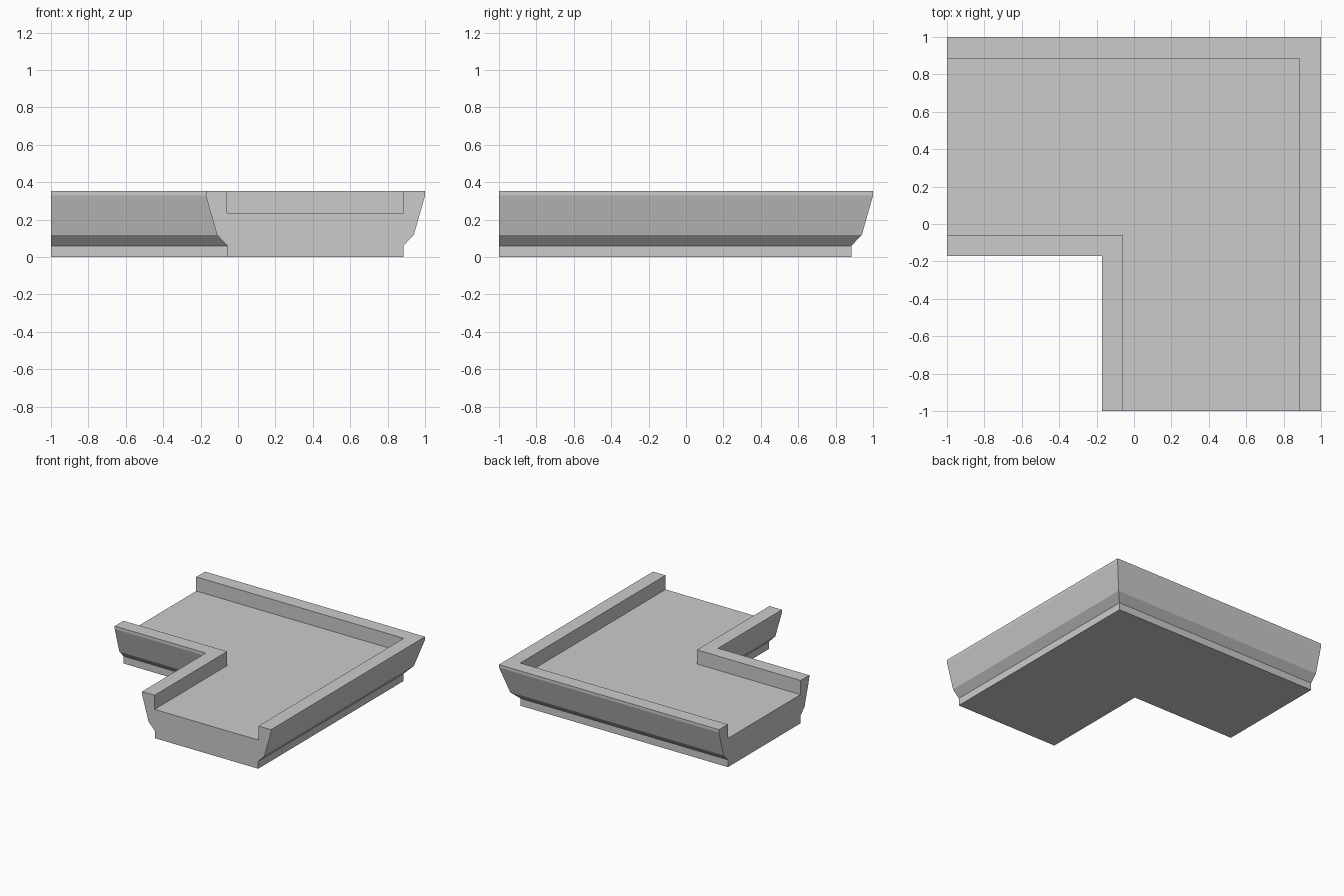
import bpy, bmesh

if "Cube" in bpy.data.objects:
    bpy.data.objects.remove(bpy.data.objects["Cube"])

CENTRE = 0.414  # centreline offset of both arms

# Half of the channel cross-section: (distance from centreline, height)
half = [(0.470, 0.0), (0.470, 0.06), (0.526, 0.118), (0.586, 0.328),
        (0.586, 0.352), (0.472, 0.352), (0.472, 0.236)]
profile = half + [(-o, z) for o, z in reversed(half)]

bm = bmesh.new()

# Sections: left end, mitred corner, front end
sections = [
    [bm.verts.new((-1, CENTRE + o, z)) for o, z in profile],
    [bm.verts.new((CENTRE + o, CENTRE + o, z)) for o, z in profile],
    [bm.verts.new((CENTRE + o, -1, z)) for o, z in profile],
]

# Walls and floor between neighbouring sections
n = len(profile)
for a, b in zip(sections, sections[1:]):
    for i in range(n):
        j = (i + 1) % n
        bm.faces.new((a[i], a[j], b[j], b[i]))

# Flat end caps
bm.faces.new(sections[0])
bm.faces.new(sections[-1])
bmesh.ops.recalc_face_normals(bm, faces=bm.faces[:])

mesh = bpy.data.meshes.new("corner_channel")
bm.to_mesh(mesh)
bm.free()
obj = bpy.data.objects.new("corner_channel", mesh)
bpy.context.collection.objects.link(obj)
